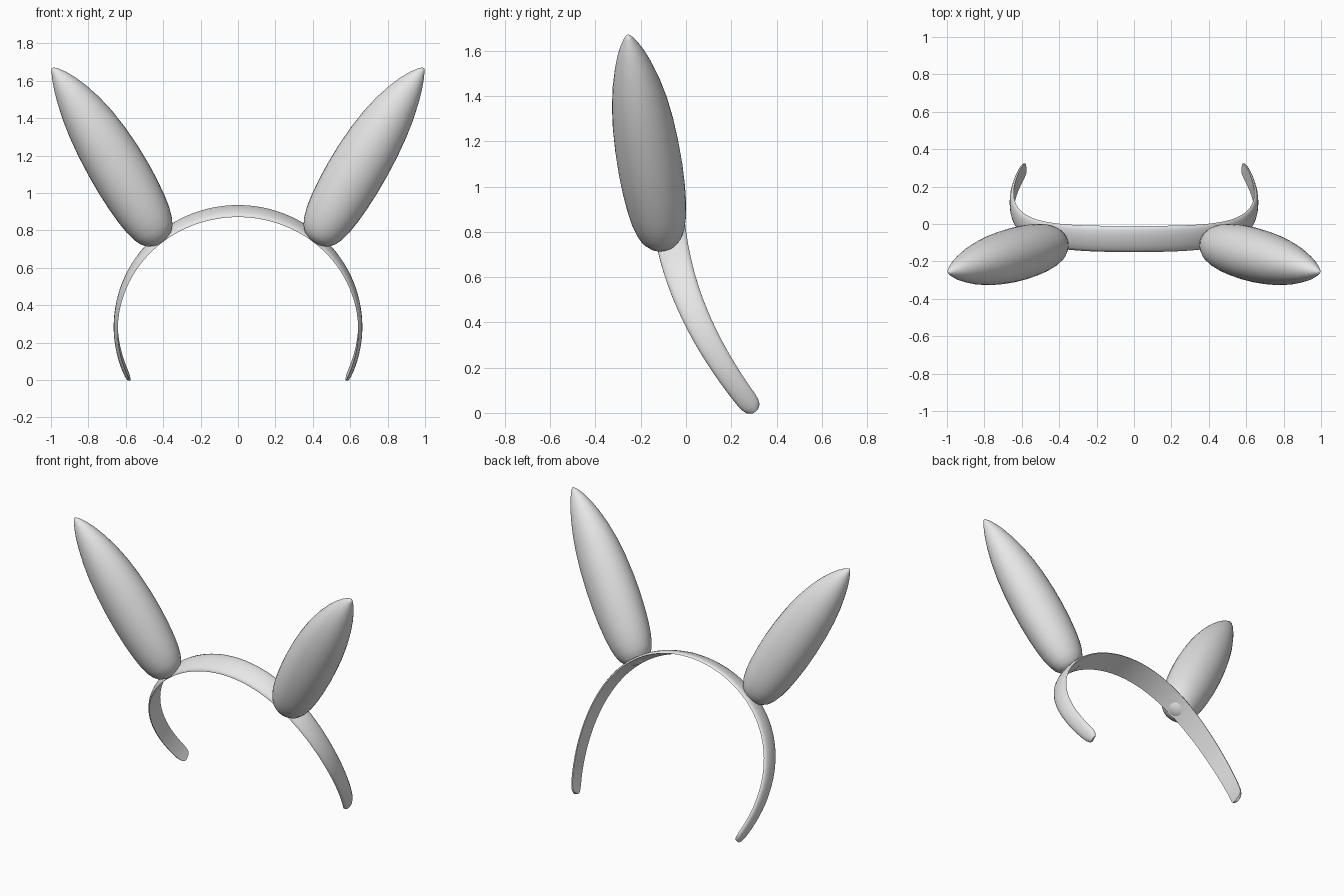
import bpy, bmesh, math
from mathutils import Vector

cube = bpy.data.objects.get("Cube")
if cube:
    bpy.data.objects.remove(cube, do_unlink=True)

grey = bpy.data.materials.new("light_grey")
grey.use_nodes = True
grey.diffuse_color = (0.8, 0.8, 0.8, 1)
grey.node_tree.nodes["Principled BSDF"].inputs["Base Color"].default_value = (0.8, 0.8, 0.8, 1)


def loft(name, rings, angle):
    """Skin a list of closed rings of points and cap both ends."""
    bm = bmesh.new()
    rows = [[bm.verts.new(p) for p in ring] for ring in rings]
    n = len(rows[0])
    for a, b in zip(rows, rows[1:]):
        for i in range(n):
            j = (i + 1) % n
            bm.faces.new((a[i], a[j], b[j], b[i]))
    bm.faces.new(rows[0])
    bm.faces.new(rows[-1])
    bmesh.ops.recalc_face_normals(bm, faces=bm.faces)
    mesh = bpy.data.meshes.new(name)
    bm.to_mesh(mesh)
    bm.free()
    mesh.materials.append(grey)
    obj = bpy.data.objects.new(name, mesh)
    bpy.context.collection.objects.link(obj)
    bpy.ops.object.select_all(action='DESELECT')
    obj.select_set(True)
    bpy.context.view_layer.objects.active = obj
    bpy.ops.object.shade_smooth_by_angle(angle=math.radians(angle))
    return obj


# Headband: a domed strap swept along an arch that sweeps backwards as it drops
def band_point(a):
    z = 0.285 + 0.615 * math.sin(a)
    t = 0.9 - z
    return Vector((0.643 * math.cos(a), -0.08 + 0.062 * t + 0.415 * t * t, z))


START = math.radians(-26.5)
END = math.pi - START
STEPS = 72
AXIS = Vector((0, 0.92, 0.38))
# strap section: (across the width, outwards)
SECTION = [(-1, 0), (-0.97, 0.35), (-0.75, 0.7), (-0.4, 0.93), (0, 1), (0.4, 0.93),
           (0.75, 0.7), (0.97, 0.35), (1, 0), (0.5, 0), (0, 0), (-0.5, 0)]
# extra rings near the tips round them off
params = [0, 0.004, 0.011, 0.021] + [0.021 + 0.958 * i / STEPS for i in range(1, STEPS)]
params += [0.979, 0.989, 0.996, 1]
rings = []
for u in params:
    a = START + (END - START) * u
    p = band_point(a)
    tangent = (band_point(a + 0.001) - band_point(a - 0.001)).normalized()
    across = (AXIS - tangent * AXIS.dot(tangent)).normalized()
    out = across.cross(tangent)
    if out.dot(p - Vector((0, p.y, 0.285))) < 0:
        out = -out
    edge = min(1, min(u, 1 - u) / 0.021)
    taper = 0.45 + 0.55 * math.sqrt(1 - (1 - edge) ** 2)
    half = (0.045 + 0.03 * p.z / 0.9) * taper
    rings.append([p + across * (half * w) + out * (0.022 * (0.6 + 0.4 * taper) * h)
                  for w, h in SECTION])
loft("headband", rings, 50)

# Ears: pointed pods, (fraction from tip to base, radius)
PROFILE = [(0, 0.006), (0.015, 0.02), (0.05, 0.043), (0.1, 0.068), (0.16, 0.091), (0.24, 0.115),
           (0.33, 0.134), (0.43, 0.147), (0.54, 0.154), (0.64, 0.155), (0.73, 0.151),
           (0.81, 0.143), (0.87, 0.133), (0.92, 0.118), (0.955, 0.1), (0.98, 0.075),
           (0.995, 0.04), (1, 0.012)]
SIDES = 32


def ear(name, side):
    tip = Vector((0.992 * side, -0.257, 1.668))
    base = Vector((0.41 * side, -0.10, 0.735))
    axis = (base - tip).normalized()
    depth = Vector((0, 1, 0))
    depth = (depth - axis * depth.dot(axis)).normalized()
    wide = axis.cross(depth)
    if wide.z < 0:
        wide = -wide
    rings = []
    for f, r in PROFILE:
        # the midline bows slightly upwards near the tip
        c = tip.lerp(base, f) + wide * (0.016 * math.sin(math.pi * f ** 0.6))
        rings.append([c + wide * (r * math.cos(t)) + depth * (0.92 * r * math.sin(t))
                      for t in (2 * math.pi * i / SIDES for i in range(SIDES))])
    loft(name, rings, 60)


ear("left_ear", 1)
ear("right_ear", -1)
